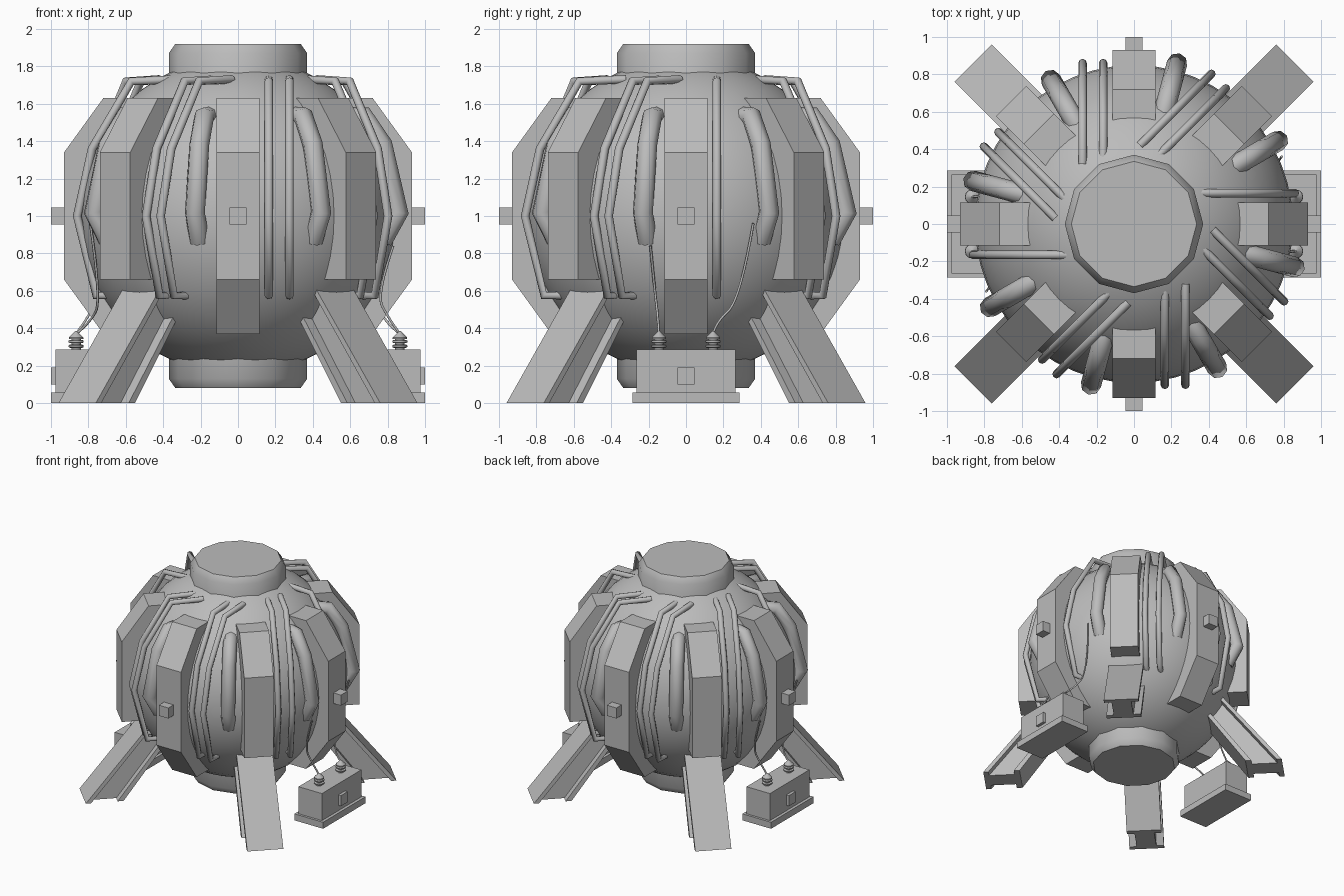
import bpy, bmesh
from math import sin, cos, pi, radians
from mathutils import Vector, Matrix

if "Cube" in bpy.data.objects:
    bpy.data.objects.remove(bpy.data.objects["Cube"], do_unlink=True)

grey = bpy.data.materials.new("plain grey")
grey.use_nodes = True
grey.diffuse_color = (0.5, 0.5, 0.5, 1)
grey.node_tree.nodes["Principled BSDF"].inputs["Base Color"].default_value = (0.5, 0.5, 0.5, 1)


def add_object(name, data):
    ob = bpy.data.objects.new(name, data)
    data.materials.append(grey)
    bpy.context.collection.objects.link(ob)
    return ob


def smooth(ob, angle=35):
    bpy.ops.object.select_all(action="DESELECT")
    ob.select_set(True)
    bpy.context.view_layer.objects.active = ob
    bpy.ops.object.shade_smooth_by_angle(angle=radians(angle))


def polar(az, d, off, z):
    """Point at distance d along an azimuth, shifted sideways by off."""
    return Vector((d * cos(az) - off * sin(az), d * sin(az) + off * cos(az), z))


def prism(name, profile, half, az):
    """Radial (distance, height) outline given a sideways thickness."""
    bm = bmesh.new()
    sides = [[bm.verts.new(polar(az, d, s * half, z)) for d, z in profile] for s in (-1, 1)]
    n = len(profile)
    bm.faces.new(sides[0])
    bm.faces.new(sides[1])
    for i in range(n):
        j = (i + 1) % n
        bm.faces.new((sides[0][i], sides[0][j], sides[1][j], sides[1][i]))
    bmesh.ops.recalc_face_normals(bm, faces=bm.faces)
    me = bpy.data.meshes.new(name)
    bm.to_mesh(me)
    bm.free()
    return add_object(name, me)


def block(name, d0, d1, z0, z1, half, az):
    return prism(name, [(d0, z0), (d1, z0), (d1, z1), (d0, z1)], half, az)


def lathe(name, profile, sides, centre=(0, 0, 0)):
    """Revolve a (radius, height) outline with capped ends."""
    bm = bmesh.new()
    rings = [[bm.verts.new(polar(2 * pi * i / sides, r, 0, z) + Vector(centre))
              for i in range(sides)] for r, z in profile]
    for a, b in zip(rings, rings[1:]):
        for i in range(sides):
            j = (i + 1) % sides
            bm.faces.new((a[i], a[j], b[j], b[i]))
    bm.faces.new(rings[0][::-1])
    bm.faces.new(rings[-1])
    me = bpy.data.meshes.new(name)
    bm.to_mesh(me)
    bm.free()
    ob = add_object(name, me)
    smooth(ob)
    return ob


def tube(name, points, radius, resolution=2, kind="POLY"):
    cu = bpy.data.curves.new(name, "CURVE")
    cu.dimensions = "3D"
    cu.bevel_depth = radius
    cu.bevel_resolution = resolution
    cu.use_fill_caps = True
    sp = cu.splines.new(kind)
    sp.points.add(len(points) - 1)
    for p, co in zip(sp.points, points):
        p.co = (*co, 1)
    if kind == "NURBS":
        sp.use_endpoint_u = True
        sp.order_u = 3
        sp.resolution_u = 6
    sp.use_smooth = True
    return add_object(name, cu)


# Round body
bm = bmesh.new()
bmesh.ops.create_uvsphere(bm, u_segments=48, v_segments=24, radius=0.85,
                          matrix=Matrix.Translation((0, 0, 1)))
me = bpy.data.meshes.new("body_sphere")
bm.to_mesh(me)
bm.free()
smooth(add_object("body_sphere", me))

# Twelve-sided collars
lathe("top_collar", [(0.37, 1.6), (0.37, 1.87), (0.335, 1.92)], 12)
lathe("bottom_collar", [(0.335, 0.08), (0.37, 0.13), (0.37, 0.4)], 12)

RIB_TOP = [(0.93, 1.34), (0.72, 1.63), (0.5, 1.63)]
RIB_FULL = [(0.5, 0.37), (0.72, 0.37), (0.93, 0.66)] + RIB_TOP
RIB_SHORT = [(0.6, 0.66), (0.93, 0.66)] + RIB_TOP
PIPE = [(0.32, 1.73), (0.57, 1.72), (0.78, 1.36), (0.86, 1.0), (0.76, 0.575), (0.6, 0.575)]
HOSE = [(0.6, 1.53), (0.7, 1.53), (0.8, 1.38), (0.89, 1.02), (0.8, 0.87)]

# Leg section between its outer and inner sloping lines
OUTER = Vector((1.216, 0)), Vector((0.73, 0.61))
INNER = Vector((0.92, 0)), Vector((0.608, 0.44))


def leg_strip(name, t0, t1, half, az):
    foot, top = [[o.lerp(i, t) for t in (t0, t1)] for o, i in zip(OUTER, INNER)]
    prism(name, [foot[0], top[0], top[1], foot[1]], half, az)


for k in range(8):
    az = k * pi / 4
    # Ribs, with studs on the straight ones and legs under the diagonal ones
    if k % 2 == 0:
        prism("rib", RIB_FULL, 0.115, az)
        block("rib_stud", 0.9, 1.0, 0.955, 1.045, 0.045, az)
    else:
        prism("short_rib", RIB_SHORT, 0.115, az)
        leg_strip("leg_outer_flange", 0, 0.14, 0.141, az)
        leg_strip("leg_web", 0.14, 0.84, 0.08, az)
        leg_strip("leg_inner_flange", 0.84, 1, 0.141, az)
    # Thin pipes beside each rib, single on the two box sides
    for off in (0.165,) if k % 4 == 0 else (0.165, 0.275):
        tube("thin_pipe", [polar(az, d, off, z) for d, z in PIPE], 0.023)
    # Thick curved hoses
    hose_az = az - radians(15)
    tube("thick_hose", [polar(hose_az, d, 0, z) for d, z in HOSE], 0.055)

# Supply boxes on both sides
for az in (0, pi):
    block("box_base", 0.73, 1.0, 0, 0.055, 0.285, az)
    block("box_body", 0.755, 0.975, 0.055, 0.285, 0.265, az)
    block("box_stud", 0.95, 1.0, 0.1, 0.19, 0.045, az)
    for off in (-0.145, 0.145):
        c = polar(az, 0.865, off, 0.285)
        lathe("insulator_core", [(0.025, 0), (0.025, 0.07)], 12, c)
        for z in (0.01, 0.035):
            lathe("insulator_disc", [(0.034, z), (0.04, z + 0.004),
                                     (0.04, z + 0.013), (0.034, z + 0.017)], 12, c)
        lathe("insulator_cap", [(0.038, 0.058), (0.038, 0.066), (0.012, 0.092), (0.004, 0.1)], 12, c)
    # Hanging wires
    for path in ([(0.865, -0.145, 0.37), (0.8, -0.15, 0.46), (0.74, -0.165, 0.58), (0.83, -0.19, 0.84)],
                 [(0.865, 0.145, 0.37), (0.79, 0.16, 0.43), (0.73, 0.29, 0.55), (0.79, 0.36, 0.96)]):
        tube("wire", [polar(az, *p) for p in path], 0.007, 1, "NURBS")
